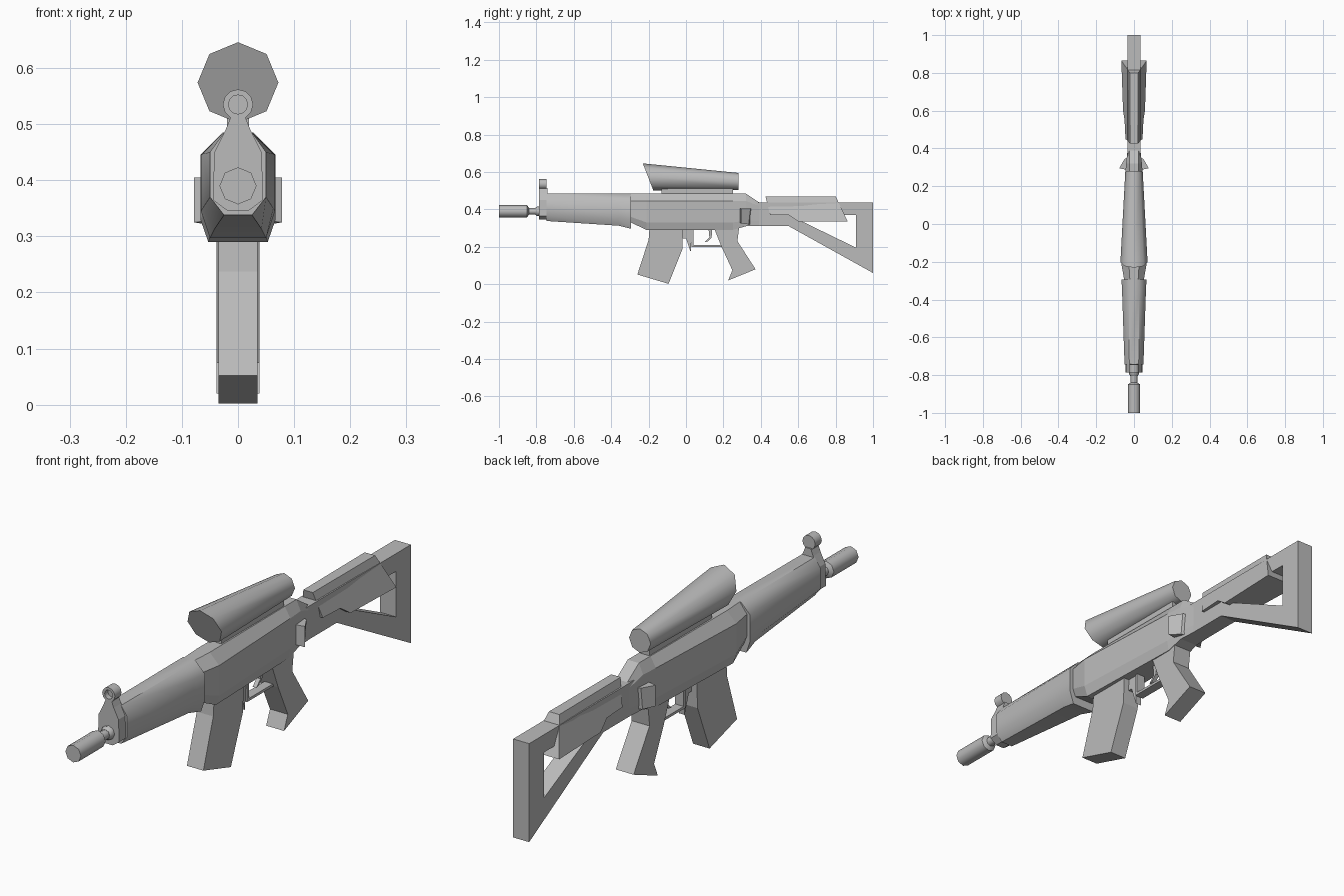
import bpy, bmesh, math

grey = bpy.data.materials.new("gunmetal_grey")
grey.diffuse_color = (0.5, 0.5, 0.5, 1)


def finish(name, bm, smooth=None):
    bmesh.ops.recalc_face_normals(bm, faces=bm.faces)
    me = bpy.data.meshes.new(name)
    bm.to_mesh(me)
    bm.free()
    me.materials.append(grey)
    ob = bpy.data.objects.new(name, me)
    bpy.context.collection.objects.link(ob)
    if smooth:
        bpy.ops.object.select_all(action='DESELECT')
        bpy.context.view_layer.objects.active = ob
        ob.select_set(True)
        bpy.ops.object.shade_smooth_by_angle(angle=math.radians(smooth))
    return ob


def loft(name, rings, smooth=None):
    """Skin a list of equal-length rings of 3D points and cap the ends."""
    bm = bmesh.new()
    vs = [[bm.verts.new(p) for p in r] for r in rings]
    n = len(vs[0])
    for a, b in zip(vs, vs[1:]):
        for i in range(n):
            j = (i + 1) % n
            bm.faces.new((a[i], a[j], b[j], b[i]))
    bm.faces.new(vs[0])
    bm.faces.new(vs[-1])
    return finish(name, bm, smooth)


def section(y, half):
    """Mirror right-hand (x, z) points, top to bottom, into a closed ring."""
    return [(x, y, z) for x, z in half] + [(-x, y, z) for x, z in reversed(half)]


def circle(y, r, z, n, slant=0):
    ring = []
    for i in range(n):
        a = 2 * math.pi * i / n
        ring.append((r * math.sin(a), y - slant * math.cos(a), z + r * math.cos(a)))
    return ring


def plate(name, pts, width, faces=None, x=0):
    """Extrude a (y, z) outline, optionally split into faces, across x."""
    bm = bmesh.new()
    vs = [bm.verts.new((x - width, y, z)) for y, z in pts]
    for f in faces or [range(len(pts))]:
        bm.faces.new([vs[i] for i in f])
    out = bmesh.ops.extrude_face_region(bm, geom=bm.faces[:], use_keep_orig=True)
    moved = [v for v in out["geom"] if isinstance(v, bmesh.types.BMVert)]
    bmesh.ops.translate(bm, verts=moved, vec=(2 * width, 0, 0))
    return finish(name, bm)


# Receiver: faceted body tapering to the rear
loft("receiver", [
    section(-0.295, [(0.022, 0.485), (0.052, 0.445), (0.052, 0.36), (0.04, 0.33)]),
    section(-0.21, [(0.027, 0.485), (0.067, 0.445), (0.067, 0.33), (0.053, 0.29)]),
    section(0.25, [(0.024, 0.485), (0.047, 0.445), (0.047, 0.33), (0.04, 0.29)]),
    section(0.32, [(0.024, 0.485), (0.042, 0.445), (0.042, 0.34), (0.038, 0.31)]),
    section(0.39, [(0.024, 0.438), (0.034, 0.42), (0.034, 0.34), (0.034, 0.31)]),
])

# Handguard, flaring at the lower rear
loft("handguard", [
    section(-0.745, [(0.025, 0.485), (0.05, 0.45), (0.05, 0.37), (0.025, 0.338)]),
    section(-0.36, [(0.027, 0.485), (0.063, 0.447), (0.063, 0.35), (0.042, 0.313)]),
    section(-0.295, [(0.027, 0.485), (0.066, 0.445), (0.066, 0.345), (0.05, 0.297)]),
], 50)

# Front sight block and its ring
block = [(0.012, 0.515), (0.022, 0.49), (0.042, 0.45), (0.045, 0.365), (0.018, 0.345)]
loft("front_sight_block", [section(-0.785, block), section(-0.74, block)])
loft("front_sight_ring", [
    circle(-0.765, 0.017, 0.535, 12), circle(-0.785, 0.017, 0.535, 12),
    circle(-0.785, 0.027, 0.535, 12), circle(-0.745, 0.027, 0.535, 12),
], 35)

# Barrel, collar and muzzle
loft("barrel", [circle(-0.86, 0.018, 0.39, 8), circle(-0.74, 0.018, 0.39, 8)], 50)
loft("barrel_collar", [circle(-0.805, 0.019, 0.39, 8), circle(-0.795, 0.026, 0.39, 8),
                       circle(-0.77, 0.026, 0.39, 8)], 50)
loft("muzzle", [circle(-1.0, 0.033, 0.39, 8), circle(-0.85, 0.033, 0.39, 8),
                circle(-0.84, 0.018, 0.39, 8)], 50)

# Scope with a slanted front lens, on a rail
loft("scope", [circle(-0.203, 0.072, 0.574, 8, 0.028),
               circle(0.28, 0.046, 0.549, 8)], 50)
plate("scope_rail", [(-0.13, 0.48), (-0.13, 0.515), (0.25, 0.515), (0.25, 0.48)], 0.02)

# Stock frame with a triangular opening
plate("stock_frame",
      [(0.36, 0.438), (1.0, 0.438), (1.0, 0.06), (0.55, 0.31), (0.36, 0.31),
       (0.55, 0.37), (0.91, 0.37), (0.91, 0.195)],
      0.034, [(0, 5, 3, 4), (0, 1, 6, 5), (1, 2, 7, 6), (2, 3, 5, 7)])

# Cheek pad: narrow on top, wide below, widening to the rear
pad = [(0.425, 0.47, 0.02), (0.80, 0.47, 0.022), (0.865, 0.335, 0.067),
       (0.60, 0.335, 0.058), (0.55, 0.37, 0.05), (0.45, 0.37, 0.045)]
loft("cheek_pad", [[(s * w, y, z) for y, z, w in pad] for s in (-1, 1)])

# Magazine, grip, trigger parts
plate("magazine", [(-0.195, 0.3), (-0.2, 0.237), (-0.26, 0.052), (-0.093, 0.002),
                   (-0.02, 0.185), (-0.015, 0.3)], 0.035)
plate("grip", [(0.15, 0.3), (0.19, 0.2), (0.248, 0.075), (0.225, 0.02), (0.372, 0.08),
               (0.275, 0.23), (0.285, 0.31)], 0.038)
plate("magazine_catch", [(-0.02, 0.3), (-0.02, 0.245), (0.0, 0.245), (0.025, 0.17),
                         (0.03, 0.25), (0.035, 0.3)], 0.012)
plate("trigger_guard", [(0.03, 0.3), (0.03, 0.2), (0.19, 0.2), (0.19, 0.21),
                        (0.04, 0.21), (0.04, 0.3)], 0.018,
      [(0, 1, 4, 5), (1, 2, 3, 4)])
plate("trigger", [(0.12, 0.3), (0.125, 0.25), (0.1, 0.225), (0.115, 0.228),
                  (0.137, 0.25), (0.14, 0.3)], 0.008)

# Selector wedges on both sides
for s, side in ((1, "right"), (-1, "left")):
    inner = [(s * 0.03, y, z) for y, z in ((0.285, 0.405), (0.35, 0.405), (0.345, 0.32), (0.285, 0.33))]
    outer = [(s * w, y, z) for w, y, z in ((0.078, 0.295, 0.405), (0.05, 0.345, 0.405),
                                           (0.05, 0.335, 0.32), (0.078, 0.295, 0.325))]
    loft("selector_" + side, [inner, outer])
